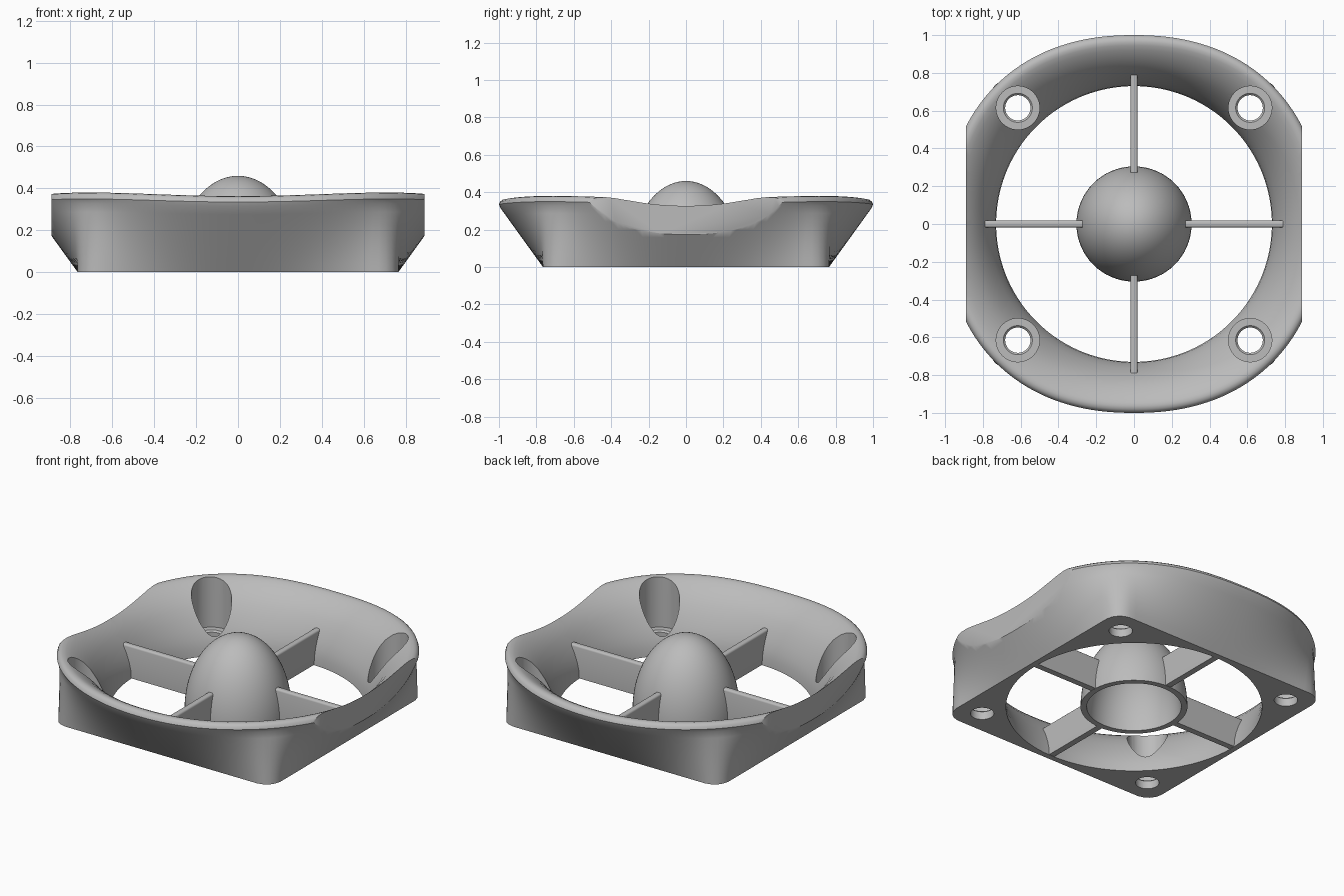
import bpy, bmesh, math
from math import cos, sin, pi, sqrt

if "Cube" in bpy.data.objects:
    bpy.data.objects.remove(bpy.data.objects["Cube"])

grey = bpy.data.materials.new("light grey plastic")
grey.use_nodes = True
grey.diffuse_color = (0.5, 0.5, 0.5, 1)
grey.node_tree.nodes["Principled BSDF"].inputs["Base Color"].default_value = (0.5, 0.5, 0.5, 1)


def finish(name, bm):
    bmesh.ops.remove_doubles(bm, verts=bm.verts, dist=1e-5)
    bmesh.ops.recalc_face_normals(bm, faces=bm.faces)
    mesh = bpy.data.meshes.new(name)
    bm.to_mesh(mesh)
    bm.free()
    mesh.materials.append(grey)
    ob = bpy.data.objects.new(name, mesh)
    bpy.context.collection.objects.link(ob)
    return ob


def loft(name, rings, segs, closed=False):
    """Skin a list of functions angle -> (radius, z) around the z axis."""
    bm = bmesh.new()
    angles = [2 * pi * i / segs for i in range(segs)]
    rows = []
    for ring in rings:
        row = []
        for a in angles:
            r, z = ring(a)
            row.append(bm.verts.new((r * cos(a), r * sin(a), z)))
        rows.append(row)
    pairs = list(zip(rows, rows[1:])) + ([(rows[-1], rows[0])] if closed else [])
    for lo, hi in pairs:
        for i in range(segs):
            j = (i + 1) % segs
            bm.faces.new((lo[i], lo[j], hi[j], hi[i]))
    return finish(name, bm)


def lathe(name, profile, segs):
    return loft(name, [lambda a, p=p: p for p in profile], segs)


def smooth(ob, degrees=35):
    bpy.ops.object.select_all(action='DESELECT')
    ob.select_set(True)
    bpy.context.view_layer.objects.active = ob
    bpy.ops.object.shade_smooth_by_angle(angle=math.radians(degrees))


def cut(ob, cutter):
    mod = ob.modifiers.new("cut", 'BOOLEAN')
    mod.operation = 'DIFFERENCE'
    mod.solver = 'EXACT'
    mod.object = cutter
    bpy.context.view_layer.objects.active = ob
    bpy.ops.object.modifier_apply(modifier=mod.name)
    bpy.data.objects.remove(cutter)


# Outlines: squarish oval at the lip, rounded square at the base
def oval(a, n=2.25):
    return (abs(cos(a)) ** n + abs(sin(a)) ** n) ** (-1 / n)


def rounded_square(a, half=0.765, corner=0.1):
    c, s = sorted((abs(cos(a)), abs(sin(a))), reverse=True)
    mid = half - corner
    if s / c * half <= mid:
        return half / c
    b = mid * (c + s)
    return b + sqrt(b * b - 2 * mid * mid + corner * corner)


def lip_ring(r, z):
    w = z / 0.36
    return lambda a: (r * (1 + w * (oval(a) - 1)), z + 0.017 * w ** 2 * sin(2 * a) ** 2)


def wall_ring(t):
    top = lip_ring(0.992, 0.315)

    def ring(a):
        r, z = top(a)
        b = rounded_square(a)
        return b + (r - b) * t, z * t
    return ring


# Shroud: flared throat, rolled lip, outer wall down to the square base
lip = [(0.73, 0), (0.733, 0.05), (0.745, 0.1), (0.763, 0.15), (0.79, 0.205),
       (0.82, 0.255), (0.855, 0.297), (0.89, 0.327), (0.92, 0.347), (0.945, 0.359),
       (0.963, 0.363), (0.98, 0.36), (0.993, 0.35), (1.0, 0.335)]
rings = [lip_ring(*p) for p in lip] + [wall_ring(1 - i / 8) for i in range(9)]
shroud = loft("shroud", rings, 192, closed=True)

# Flat trims on the two sides
for side in (-1, 1):
    bpy.ops.mesh.primitive_cube_add(size=1, location=(side * 1.39, 0, 0.2))
    trim = bpy.context.object
    trim.scale.y = 3
    trim.hide_render = True
    cut(shroud, trim)

# Counterbored screw holes in the corners
bore = [(0, -0.1), (0.067, -0.1), (0.067, 0.05), (0.077, 0.06),
        (0.115, 0.06), (0.115, 0.6), (0, 0.6)]
for x in (-0.615, 0.615):
    for y in (-0.615, 0.615):
        drill = lathe("screw_hole_cutter", bore, 40)
        drill.location = (x, y, 0)
        drill.hide_render = True
        cut(shroud, drill)
smooth(shroud)

# Hollow domed hub
steps = [pi / 2 * i / 20 for i in range(21)]
outer = [(0.305 * cos(t), 0.46 * sin(t)) for t in steps]
inner = [(0.27 * cos(t), 0.425 * sin(t)) for t in reversed(steps)]
hub = lathe("hub", outer + inner + outer[:1], 64)
smooth(hub)

# Four struts, from the hub to the throat wall
names = ("left_strut", "back_strut", "right_strut", "front_strut")
for k, name in enumerate(names):
    bm = bmesh.new()
    shape = [(0.285, 0.002), (0.745, 0.002), (0.805, 0.205), (0.255, 0.205)]
    face = bm.faces.new([bm.verts.new((x, -0.019, z)) for x, z in shape])
    new = bmesh.ops.extrude_face_region(bm, geom=[face])["geom"]
    bmesh.ops.translate(bm, vec=(0, 0.038, 0),
                        verts=[v for v in new if isinstance(v, bmesh.types.BMVert)])
    bmesh.ops.recalc_face_normals(bm, faces=bm.faces)
    # soften the long top edges
    top = [e for e in bm.edges if all(v.co.z > 0.2 for v in e.verts)
           and abs(e.verts[0].co.x - e.verts[1].co.x) > 0.1]
    bmesh.ops.bevel(bm, geom=top, offset=0.012, segments=3, profile=0.5, affect='EDGES')
    strut = finish(name, bm)
    strut.rotation_euler.z = k * pi / 2
    smooth(strut)
